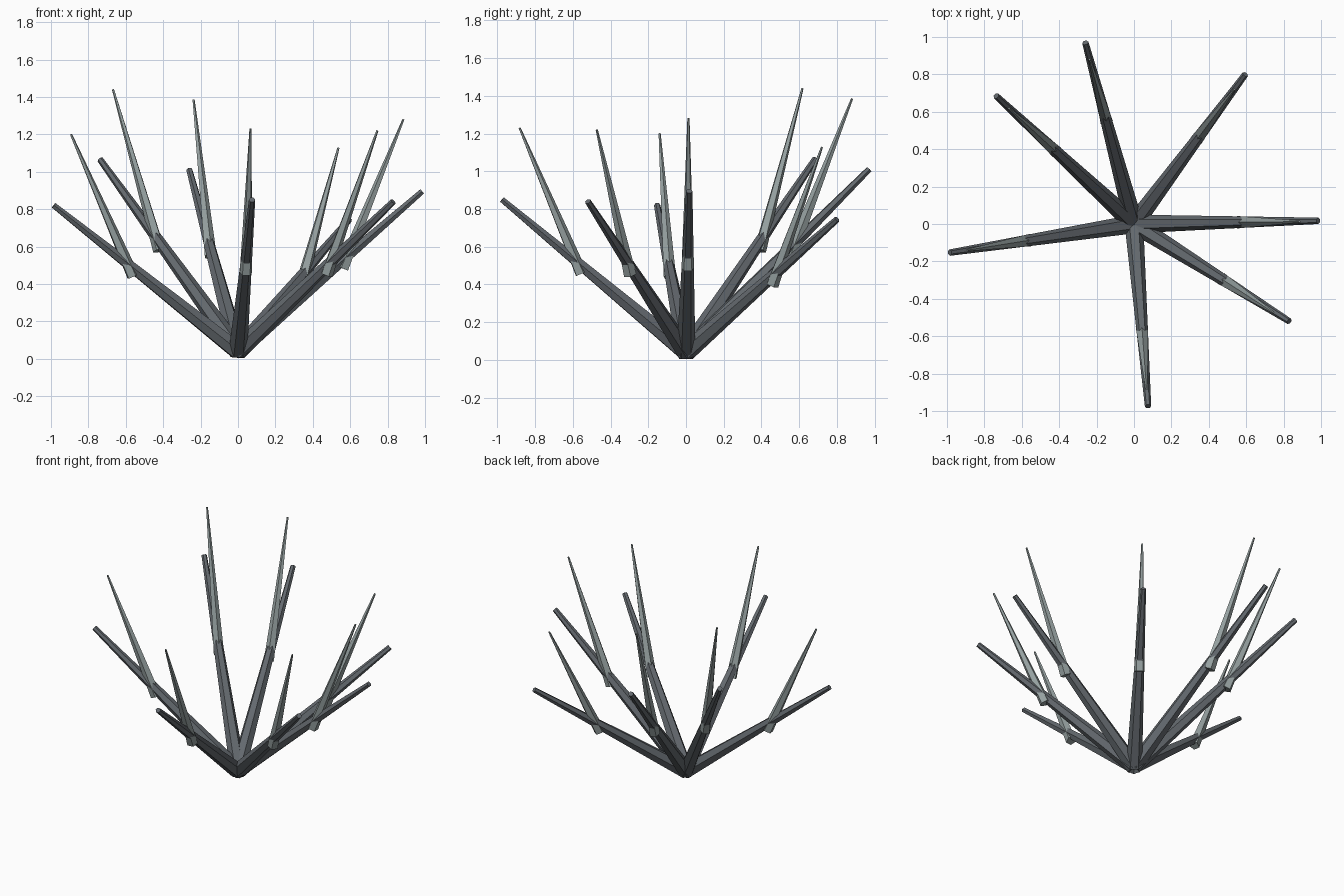
import bpy, bmesh, math
from mathutils import Vector, Matrix

if "Cube" in bpy.data.objects:
    bpy.data.objects.remove(bpy.data.objects["Cube"])


def material(name, rgb):
    m = bpy.data.materials.new(name)
    m.diffuse_color = (*rgb, 1)
    m.use_nodes = True
    m.node_tree.nodes["Principled BSDF"].inputs["Base Color"].default_value = m.diffuse_color
    return m


dark = material("dark grey bark", (0.125, 0.14, 0.155))
pale = material("pale grey thorn", (0.30, 0.35, 0.35))


def spike(name, a, b, r1, r2, sides, mat, turn):
    """Tapered flat-faced prism from a to b, upright side kept in the radial plane."""
    a, b = Vector(a), Vector(b)
    z = (b - a).normalized()
    x = Vector((-a.y - b.y, a.x + b.x, 0)).normalized()   # sideways
    y = z.cross(x).normalized()                           # upward / inward
    x = y.cross(z)
    bm = bmesh.new()
    rings = []
    for c, r in ((a, r1), (b, r2)):
        rings.append([bm.verts.new(c + r * (math.cos(t) * x + math.sin(t) * y))
                      for t in (turn + 2 * math.pi * i / sides for i in range(sides))])
    for i in range(sides):
        j = (i + 1) % sides
        bm.faces.new((rings[0][i], rings[0][j], rings[1][j], rings[1][i]))
    bm.faces.new(rings[0][::-1])
    bm.faces.new(rings[1])
    bmesh.ops.recalc_face_normals(bm, faces=bm.faces)
    me = bpy.data.meshes.new(name)
    bm.to_mesh(me)
    bm.free()
    me.materials.append(mat)
    ob = bpy.data.objects.new(name, me)
    bpy.context.collection.objects.link(ob)


# branch tip, thorn tip
plants = [
    ((0.985, 0.017, 0.895), (0.885, 0.013, 1.28)),
    ((0.595, 0.80, 0.745), (0.537, 0.72, 1.128)),
    ((-0.26, 0.97, 1.01), (-0.238, 0.88, 1.385)),
    ((-0.737, 0.685, 1.065), (-0.668, 0.617, 1.44)),
    ((-0.985, -0.153, 0.82), (-0.893, -0.14, 1.20)),
    ((0.075, -0.975, 0.85), (0.067, -0.882, 1.23)),
    ((0.83, -0.52, 0.84), (0.745, -0.473, 1.22)),
]
root = Vector((0, 0, 0.04))
for n, (tip, thorn_tip) in enumerate(plants, 1):
    spike(f"branch_{n}", root, tip, 0.05, 0.017, 6, dark, 0)
    start = root.lerp(Vector(tip), 0.57) - Vector((0, 0, 0.045))
    spike(f"thorn_{n}", start, thorn_tip, 0.035, 0.006, 5, pale, math.pi / 2)
